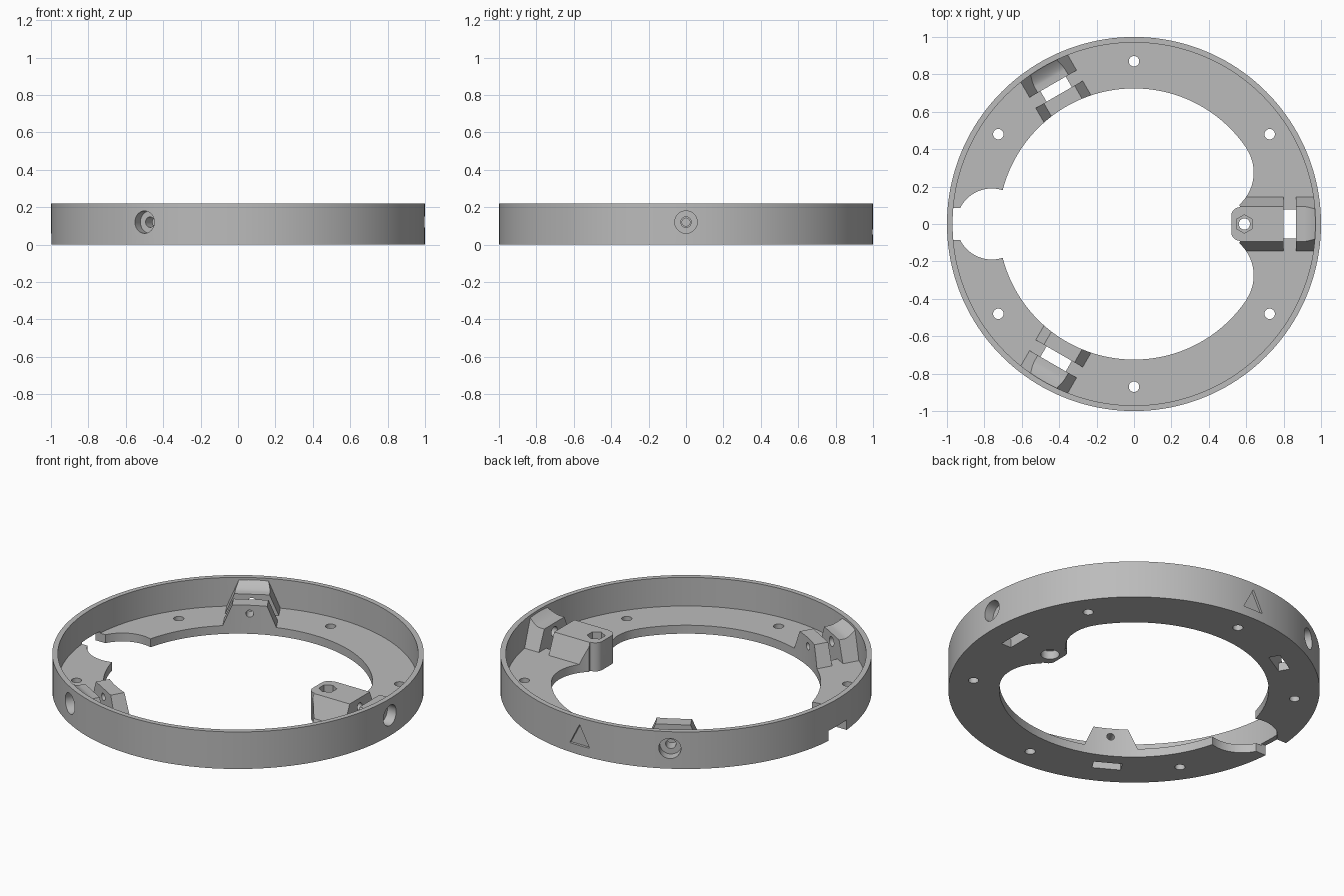
import bpy, bmesh, math
from mathutils import Matrix, Vector

if "Cube" in bpy.data.objects:
    bpy.data.objects.remove(bpy.data.objects["Cube"])

grey = bpy.data.materials.new("light grey plastic")
grey.diffuse_color = (0.5, 0.5, 0.5, 1)
grey.use_nodes = True
grey.node_tree.nodes["Principled BSDF"].inputs["Base Color"].default_value = grey.diffuse_color


def finish(name, bm, matrix=None):
    """Turn a bmesh into an object with outward normals and the grey material."""
    if matrix:
        bm.transform(matrix)
    bmesh.ops.recalc_face_normals(bm, faces=bm.faces)
    me = bpy.data.meshes.new(name)
    bm.to_mesh(me)
    bm.free()
    me.materials.append(grey)
    ob = bpy.data.objects.new(name, me)
    bpy.context.collection.objects.link(ob)
    return ob


def skin(name, rings, matrix=None, closed=False):
    """Bridge a row of equal-sized point rings into a solid."""
    bm = bmesh.new()
    rows = [[bm.verts.new(p) for p in r] for r in rings]
    n = len(rows[0])
    pairs = list(zip(rows, rows[1:])) + ([(rows[-1], rows[0])] if closed else [])
    for a, b in pairs:
        for i in range(n):
            j = (i + 1) % n
            bm.faces.new((a[i], a[j], b[j], b[i]))
    if not closed:
        bm.faces.new(rows[0])
        bm.faces.new(rows[-1])
    return finish(name, bm, matrix)


def prism(name, outline, z0, z1, matrix=None):
    return skin(name, [[(x, y, z) for x, y in outline] for z in (z0, z1)], matrix)


def arc(cx, cy, r, a0, a1, n):
    return [(cx + r * math.cos(math.radians(a0 + (a1 - a0) * i / n)),
             cy + r * math.sin(math.radians(a0 + (a1 - a0) * i / n))) for i in range(n + 1)]


def circle(cx, cy, r, n=40, start=0):
    return arc(cx, cy, r, start, start + 360, n)[:-1]


def rect(x0, x1, w):
    return [(x0, -w), (x1, -w), (x1, w), (x0, w)]


def boolean(target, tool, op):
    mod = target.modifiers.new("bool", 'BOOLEAN')
    mod.operation, mod.solver, mod.object = op, 'EXACT', tool
    tool.hide_render = True
    bpy.context.view_layer.objects.active = target
    bpy.ops.object.modifier_apply(modifier=mod.name)
    bpy.data.objects.remove(tool)


def turn(angle):
    return Matrix.Rotation(math.radians(angle), 4, 'Z')


# thin outer wall with a flat floor
profile = [(0.3, 0), (1, 0), (1, 0.22), (0.97, 0.22), (0.97, 0.05), (0.3, 0.05)]
SEG = 160
ring = skin("ring_body", [[turn(360 * i / SEG) @ Vector((r, 0, z)) for r, z in profile]
                          for i in range(SEG)], closed=True)


# sloping-sided mounting blocks: an inner block and an outer one rising to the wall
def block(stations, angle):
    def width(z):
        return 0.145 - (z - 0.05) * 0.42
    rings = [[(x, -width(0.03), 0.03), (x, width(0.03), 0.03), (x, width(z), z), (x, -width(z), z)]
             for x, z in stations]
    return skin("mount_block", rings, turn(angle))


ramp = [(0.865, 0.17)] + [(0.90 + 0.08 * i / 8, 0.17 + 0.045 * (i / 8) ** 1.5) for i in range(9)]
for angle in (0, 120, 240):
    start = 0.45 if angle == 0 else 0.69
    boolean(ring, block([(start, 0.17), (0.80, 0.17)], angle), 'UNION')
    boolean(ring, block(ramp, angle), 'UNION')

# central opening, with a rounded tongue left standing on the +x side
lower = arc(0.41, -0.275, 0.23, -33.8, 48, 20) + arc(0.567, -0.043, 0.047, -90, -180, 8)
upper = [(x, -y) for x, y in reversed(lower)]
opening = arc(0, 0, 0.725, 34.5, 325.5, 110) + lower + upper
boolean(ring, prism("opening_cutter", opening, -0.1, 0.4), 'DIFFERENCE')

# nut slots and radial screw holes with recessed heads
along_x = Matrix.Translation((0, 0, 0.12)) @ Matrix.Rotation(math.pi / 2, 4, 'Y')
for angle in (0, 120, 240):
    m = turn(angle)
    tools = [prism("slot", rect(0.80, 0.865, 0.078), -0.1, 0.1, m),
             prism("head_recess", circle(0, 0, 0.06), 0.94, 1.1, m @ along_x),
             prism("screw_hole", circle(0, 0, 0.028, 24), 0.83, 1.0, m @ along_x),
             prism("thread_hole", circle(0, 0, 0.021, 24), 0.67, 0.85, m @ along_x)]
    for tool in tools:
        boolean(ring, tool, 'DIFFERENCE')

# floor holes
for angle in (33.5, 90, 146.5, 213.5, 270, 326.5):
    boolean(ring, prism("floor_hole", circle(0.87, 0, 0.028, 24), -0.1, 0.1, turn(angle)),
            'DIFFERENCE')

# tongue: through hole, hexagon pocket above, round recess below; cable notch at -x; rear triangle mark
back_face = Matrix.Rotation(math.pi / 2, 4, 'X')
for tool in (prism("tongue_hole", circle(0.59, 0, 0.03, 24), -0.1, 0.3),
             prism("hex_pocket", circle(0.59, 0, 0.049, 6, 30), 0.125, 0.3),
             prism("tongue_recess", circle(0.59, 0, 0.05), -0.1, 0.05),
             prism("scallop", circle(-0.76, 0, 0.19, 64), -0.1, 0.1),
             prism("wall_notch", rect(-1.1, -0.7, 0.085), -0.1, 0.06),
             prism("triangle_mark", [(-0.065, 0.055), (0.065, 0.055), (0, 0.18)],
                   -1.1, -0.985, back_face)):
    boolean(ring, tool, 'DIFFERENCE')

# smooth curved walls, crisp edges
bpy.ops.object.select_all(action='DESELECT')
ring.select_set(True)
bpy.context.view_layer.objects.active = ring
bpy.ops.object.shade_smooth_by_angle(angle=math.radians(25))
